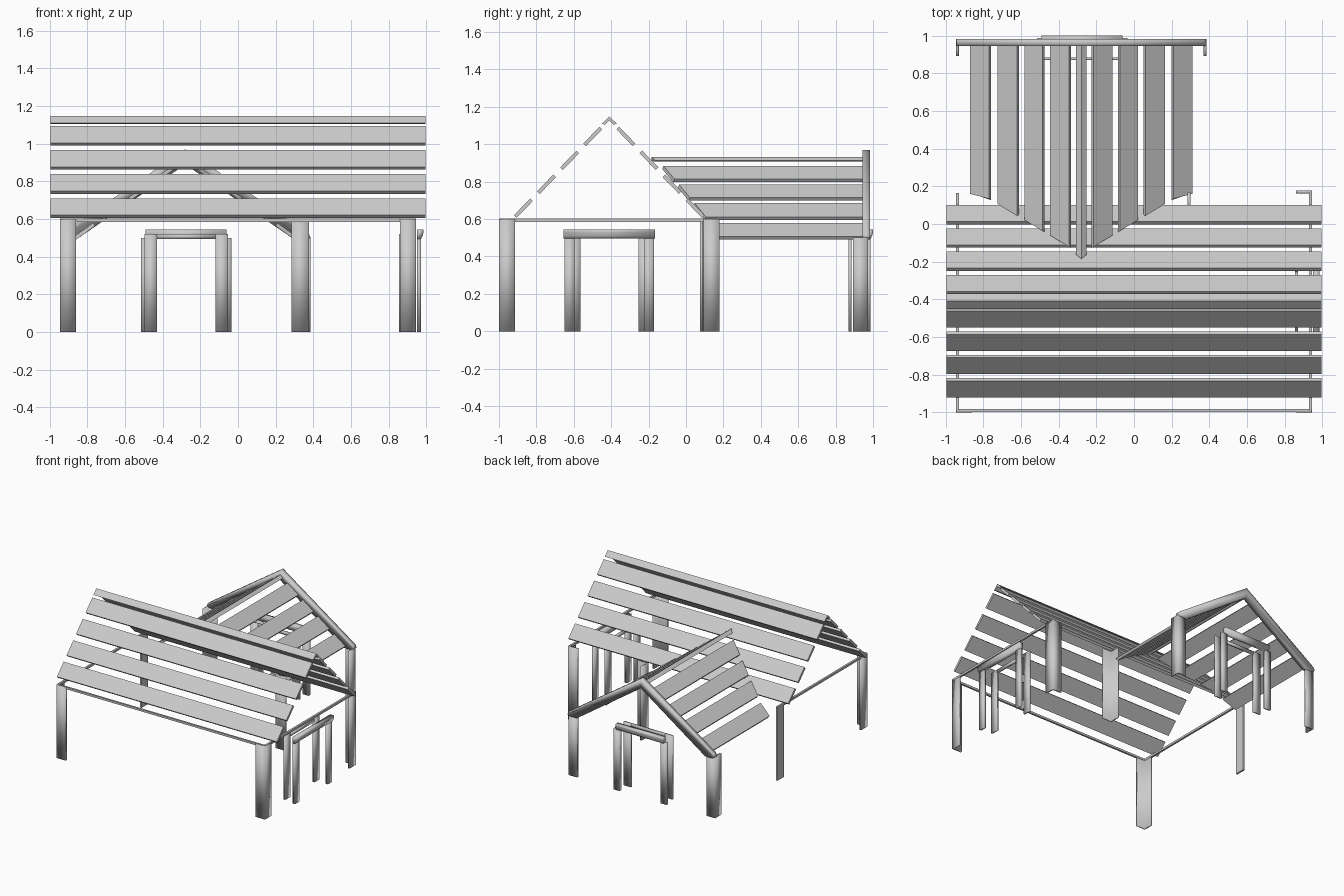
import bpy, bmesh, math
from mathutils import Vector

if "Cube" in bpy.data.objects:
    bpy.data.objects.remove(bpy.data.objects["Cube"])

T = 0.015   # sheet thickness of the corner trims


def finish(name, bm, smooth=False):
    bmesh.ops.recalc_face_normals(bm, faces=bm.faces)
    me = bpy.data.meshes.new(name)
    bm.to_mesh(me)
    bm.free()
    for p in me.polygons:
        p.use_smooth = smooth
    ob = bpy.data.objects.new(name, me)
    bpy.context.collection.objects.link(ob)
    return ob


def prism(name, prof, axis, a, b, smooth=False):
    """Extrude a 2D profile along an axis; a may be a function of the profile point."""
    bm = bmesh.new()

    def place(p, t):
        u, v = p
        return Vector({'x': (t, u, v), 'y': (u, t, v), 'z': (u, v, t)}[axis])

    lo = [bm.verts.new(place(p, a(p) if callable(a) else a)) for p in prof]
    hi = [bm.verts.new(place(p, b)) for p in prof]
    n = len(prof)
    bm.faces.new(lo)
    bm.faces.new(hi[::-1])
    for i in range(n):
        j = (i + 1) % n
        bm.faces.new((lo[i], lo[j], hi[j], hi[i]))
    return finish(name, bm, smooth)


def box(name, x0, x1, y0, y1, z0, z1, smooth=False):
    return prism(name, [(x0, y0), (x1, y0), (x1, y1), (x0, y1)], 'z', z0, z1, smooth)


def angle_post(name, x, y, dx, dy, h, w=0.085):
    """L-shaped corner trim with its corner at x, y and legs toward dx, dy."""
    pts = [(0, 0), (w, 0), (w, T), (T, T), (T, w), (0, w)]
    prism(name, [(x + dx * u, y + dy * v) for u, v in pts], 'z', 0, h, True)


def slat(s, c, ztop, k, o0, o1, t=0.02):
    """Cross-section of a roof board between offsets o0 and o1 from the ridge."""
    d = math.hypot(1, k)
    nu, nz = -t * k / d, -t / d
    pts = [(o0, ztop - k * o0), (o1, ztop - k * o1)]
    pts += [(u + nu, z + nz) for u, z in pts[::-1]]
    return [(c + s * u, z) for u, z in pts]


def ridge(c, ztop, k, w, t):
    return [(c - w, ztop - k * w), (c, ztop), (c + w, ztop - k * w),
            (c + w - t, ztop - k * w - 0.006), (c, ztop - t * 1.3),
            (c - w + t, ztop - k * w - 0.006)]


# Main roof boards and ridge cap
MC, MZ, MK = -0.41, 1.148, 1.035
for s, side in ((-1, 'front'), (1, 'back')):
    for i in range(4):
        o1 = 0.51 - 0.1235 * i
        prism(f'main_roof_board_{side}_{i + 1}', slat(s, MC, MZ, MK, o1 - 0.087, o1),
              'x', -0.995, 0.995)
prism('main_roof_ridge', ridge(MC, MZ, 0.95, 0.04, 0.017), 'x', -0.995, 0.995)

# Wing roof boards, ends cut to meet the main roof slope
WC, WZ, WK = -0.28, 0.932, 0.72


def cut(p):
    return min(-0.16 + 0.6 * abs(p[0] - WC), 0.16)


for s, side in ((-1, 'left'), (1, 'right')):
    for i, (o0, o1) in enumerate(((0.066, 0.165), (0.206, 0.302), (0.342, 0.445), (0.49, 0.59))):
        prism(f'wing_roof_board_{side}_{i + 1}', slat(s, WC, WZ, WK, o0, o1), 'y', cut, 0.95)
prism('wing_roof_ridge', ridge(WC, WZ, WK, 0.027, 0.013), 'y',
      lambda p: -0.185 + 0.8 * abs(p[0] - WC), 0.95)

# Gable trim on the end of the wing
H = 0.665
prism('gable_trim', [(WC, 0.97), (WC + H - 0.01, 0.525), (WC + H, 0.50), (WC + H - 0.02, 0.49),
                     (WC + 0.58, 0.49), (WC, 0.89), (WC - 0.58, 0.49), (WC - H + 0.02, 0.49),
                     (WC - H, 0.50), (WC - H + 0.01, 0.525)], 'y', 0.945, 0.983, True)

# Corner trims
angle_post('front_left_post', -0.945, -1.0, 1, 1, 0.6)
angle_post('front_right_post', 0.945, -1.0, -1, 1, 0.6)
angle_post('back_right_post', 0.945, 0.178, -1, -1, 0.6)
angle_post('inside_corner_post', 0.285, 0.075, 1, 1, 0.6, 0.092)
angle_post('wing_left_post', WC - H, 0.972, 1, -1, 0.5, 0.08)
angle_post('wing_right_post', WC + H, 0.972, -1, -1, 0.5, 0.08)
box('left_wall_post', -0.945, -0.93, 0.08, 0.165, 0, 0.6)

# Eave rails
box('front_rail', -0.93, 0.93, -0.998, -0.983, 0.585, 0.602)
for s, side in ((-1, 'left'), (1, 'right')):
    x = s * 0.937
    box(f'{side}_rail', x - 0.008, x + 0.008, -0.985, 0.165, 0.585, 0.602)


# Door frames: outer casing, head moulding and inner casing
def door(name, c, face, along):
    def part(label, u0, u1, d0, d1, z0, z1):
        u0, u1, d0, d1 = c + u0, c + u1, face + d0, face + d1
        if along == 'x':
            box(f'{name}_{label}', u0, u1, d0, d1, z0, z1, True)
        else:
            box(f'{name}_{label}', d0, d1, u0, u1, z0, z1, True)

    for s, side in ((-1, 'a'), (1, 'b')):
        o = sorted((s * 0.185, s * 0.24))
        n = sorted((s * 0.155, s * 0.222))
        part(f'outer_jamb_{side}', o[0], o[1], 0, 0.022, 0, 0.5)
        part(f'inner_jamb_{side}', n[0], n[1], -0.095, -0.08, 0, 0.52)
    part('inner_head', -0.155, 0.155, -0.095, -0.08, 0.495, 0.52)
    u0, u1 = c - 0.245, c + 0.245
    if along == 'x':
        u0, u1 = c - 0.215, c + 0.215
    prof = [(face, 0.495), (face + 0.022, 0.495), (face + 0.03, 0.51), (face + 0.035, 0.53),
            (face + 0.035, 0.545), (face, 0.545)]
    prism(f'{name}_outer_head', prof, along, u0, u1, True)


door('wing_door', -0.275, 0.965, 'x')
door('side_door', -0.41, 0.95, 'y')
